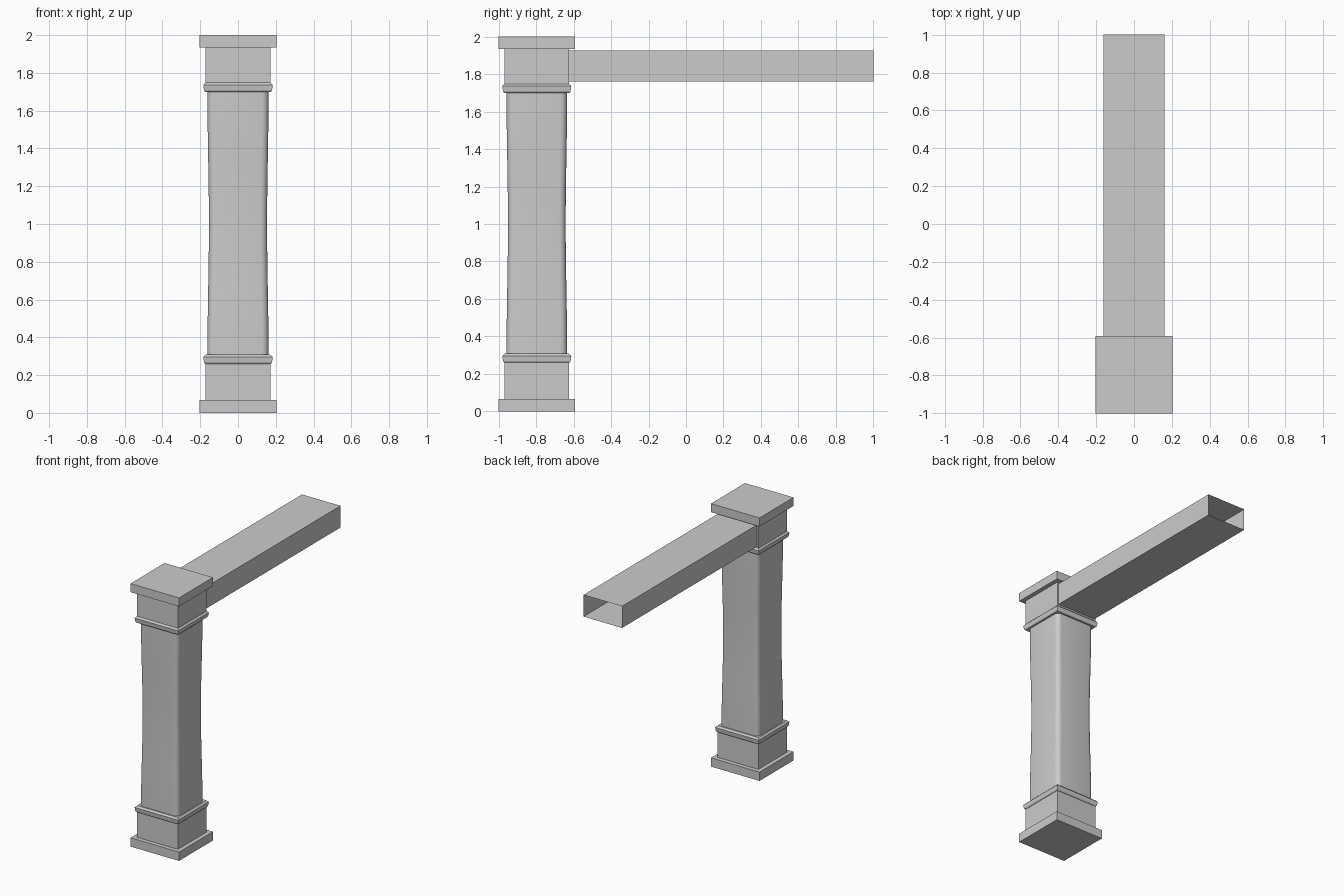
import bpy, bmesh
from math import cos, sin, pi

if "Cube" in bpy.data.objects:
    bpy.data.objects.remove(bpy.data.objects["Cube"], do_unlink=True)

COLUMN_Y = -0.796

stone = bpy.data.materials.new("light grey stone")
stone.use_nodes = True
colour = (0.6, 0.6, 0.6, 1)
stone.diffuse_color = colour
stone.node_tree.nodes["Principled BSDF"].inputs["Base Color"].default_value = colour


def rounded_square(half, radius, steps=5):
    """Outline of a square, with round corners when radius is above zero."""
    if radius == 0:
        return [(half, half), (-half, half), (-half, -half), (half, -half)]
    points = []
    for corner in range(4):
        start = corner * pi / 2
        sx = 1 if corner in (0, 3) else -1
        sy = 1 if corner < 2 else -1
        for i in range(steps + 1):
            a = start + i / steps * pi / 2
            points.append((sx * (half - radius) + radius * cos(a),
                           sy * (half - radius) + radius * sin(a)))
    return points


def loft(name, sections, radius=0, smooth=False):
    """Stack square sections given as (half width, height)."""
    bm = bmesh.new()
    rings = [[bm.verts.new((x, y + COLUMN_Y, z)) for x, y in rounded_square(half, radius)]
             for half, z in sections]
    count = len(rings[0])
    for low, high in zip(rings, rings[1:]):
        for i in range(count):
            j = (i + 1) % count
            bm.faces.new((low[i], low[j], high[j], high[i])).smooth = smooth
    bm.faces.new(rings[0][::-1])
    bm.faces.new(rings[-1])
    return finish(name, bm)


def finish(name, bm):
    mesh = bpy.data.meshes.new(name)
    bm.to_mesh(mesh)
    bm.free()
    mesh.materials.append(stone)
    obj = bpy.data.objects.new(name, mesh)
    bpy.context.collection.objects.link(obj)
    return obj


# Square plinth, cap and their blocks
loft("base_plinth", [(0.204, 0), (0.204, 0.067)])
loft("base_block", [(0.172, 0.067), (0.172, 0.262)])
loft("top_block", [(0.172, 1.745), (0.172, 1.935)])
loft("top_cap", [(0.204, 1.935), (0.204, 2)])

# Chamfered mouldings at each end of the shaft
for name, z in (("lower_moulding", 0.26), ("upper_moulding", 1.70)):
    loft(name, [(0.174, z), (0.180, z + 0.007), (0.184, z + 0.036), (0.172, z + 0.048)])

# Waisted shaft with rounded corners
bottom, top, levels = 0.29, 1.71, 16
sections = []
for i in range(levels + 1):
    t = i / levels
    sections.append((0.162 - 0.008 * sin(pi * t) ** 2, bottom + (top - bottom) * t))
loft("shaft", sections, radius=0.035, smooth=True)

# Hollow beam, open at the far end
bm = bmesh.new()
outline = [(-0.162, 1.76), (0.162, 1.76), (0.162, 1.925), (-0.162, 1.925)]
near = [bm.verts.new((x, -0.626, z)) for x, z in outline]
far = [bm.verts.new((x, 1, z)) for x, z in outline]
for i in range(4):
    j = (i + 1) % 4
    bm.faces.new((near[j], far[j], far[i], near[i]))
bmesh.ops.recalc_face_normals(bm, faces=bm.faces)
finish("beam", bm)
